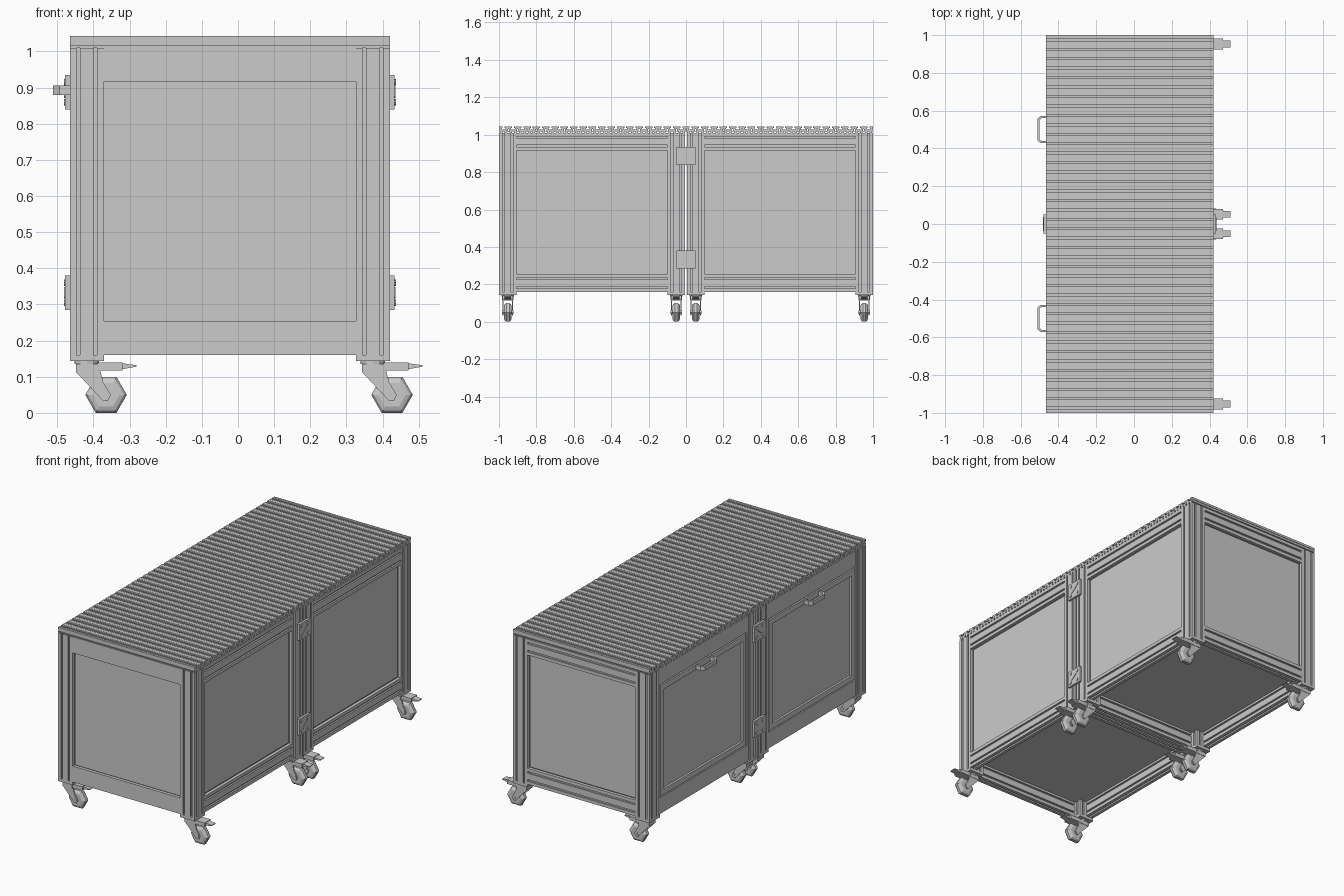
import bpy, bmesh
from math import cos, sin, pi

if "Cube" in bpy.data.objects:
    bpy.data.objects.remove(bpy.data.objects["Cube"])

X0, X1 = -0.465, 0.42          # body limits
P = 0.094                      # post width
T = 0.047                      # rail thickness
ZB, ZT = 0.16, 1.01            # frame bottom and top


def place(axis, a, b, c):
    """Section point (a, b) at distance c along the axis."""
    return {'x': (c, a, b), 'y': (a, c, b), 'z': (a, b, c)}[axis]


def loft(name, rings, axis):
    """Skin a list of (section points, position) rings and cap both ends."""
    bm = bmesh.new()
    loops = [[bm.verts.new(place(axis, a, b, c)) for a, b in pts] for pts, c in rings]
    for l0, l1 in zip(loops, loops[1:]):
        n = len(l0)
        for i in range(n):
            bm.faces.new((l0[i], l0[(i + 1) % n], l1[(i + 1) % n], l1[i]))
    bm.faces.new(loops[0])
    bm.faces.new(loops[-1])
    bmesh.ops.recalc_face_normals(bm, faces=bm.faces)
    me = bpy.data.meshes.new(name)
    bm.to_mesh(me)
    bm.free()
    ob = bpy.data.objects.new(name, me)
    bpy.context.collection.objects.link(ob)
    return ob


def prism(name, pts, axis, lo, hi):
    return loft(name, [(pts, lo), (pts, hi)], axis)


def box(name, x0, x1, y0, y1, z0, z1):
    return prism(name, [(x0, y0), (x1, y0), (x1, y1), (x0, y1)], 'z', z0, z1)


def ngon(r, n, ca=0, cb=0):
    return [(ca + r * cos(2 * pi * i / n), cb + r * sin(2 * pi * i / n)) for i in range(n)]


def slotted(ca, cb, w, h, slots):
    """Rectangle section with T-slots; slot counts for bottom, right, top, left."""
    corners = [(-w/2, -h/2), (w/2, -h/2), (w/2, h/2), (-w/2, h/2)]
    dirs = [(1, 0), (0, 1), (-1, 0), (0, -1)]
    shape = [(-.005, 0), (-.005, .004), (-.008, .004), (-.008, .013),
             (.008, .013), (.008, .004), (.005, .004), (.005, 0)]
    pts = []
    for (px, py), (dx, dy), length, n in zip(corners, dirs, (w, h, w, h), slots):
        pts.append((ca + px, cb + py))
        for k in range(n):
            mid = length * (k + 0.5) / n
            for s, d in shape:
                pts.append((ca + px + dx * (mid + s) - dy * d,
                            cb + py + dy * (mid + s) + dx * d))
    return pts


def rails(name, axis, centre, lo, hi, slots):
    """Bottom and top rail of one wall."""
    for part, z in (("bottom", ZB + P / 2), ("top", ZT - P / 2)):
        prism(f"{name}_{part}_rail", slotted(centre, z, T, P, slots), axis, lo, hi)


def caster(cx, cy):
    prism("caster_plate", ngon(0.034, 12, cx, cy), 'z', 0.135, 0.146)
    # fork: crown block and two tapering cheeks
    box("fork_crown", cx - 0.03, cx + 0.033, cy - 0.03, cy + 0.03, 0.113, 0.135)
    side = [(-.03, .132), (-.03, .113), (.045, .033), (.058, .033),
            (.066, .05), (.045, .085), (.033, .132)]
    side = [(cx + a, b) for a, b in side]
    for s in (-1, 1):
        prism("caster_fork", side, 'y', cy + s * 0.022, cy + s * 0.028)
    wx, wz = cx + 0.053, 0.05
    prof = [(-.021, .038), (-.017, .05), (-.008, .0575), (.008, .0575), (.017, .05), (.021, .038)]
    loft("caster_wheel", [(ngon(r, 6, wx, wz), cy + d) for d, r in prof], 'y')
    prism("caster_axle", ngon(0.009, 8, wx, wz), 'y', cy - 0.03, cy + 0.03)
    box("brake_block", cx + 0.03, cx + 0.098, cy - 0.028, cy + 0.028, 0.117, 0.14)
    prism("brake_pedal", [(cx + .098, .121), (cx + .137, .128), (cx + .137, .132),
                          (cx + .098, .137)], 'y', cy - 0.018, cy + 0.018)


def cart(s):
    """One cabinet; s = 1 is the rear cart, s = -1 the front cart."""
    y_in, y_out = 0.005, 1.0
    lo, hi = y_in + P, y_out - P
    a, b = sorted((s * lo, s * hi))

    # corner posts, foot plates and casters
    for cx in (X0 + P / 2, X1 - P / 2):
        for cy in (s * (y_in + P / 2), s * (y_out - P / 2)):
            prism("corner_post", slotted(cx, cy, P, P, (2, 2, 2, 2)), 'z', ZB, ZT)
            box("post_foot", cx - P/2, cx + P/2, cy - P/2, cy + P/2, 0.143, ZB)
            caster(cx, cy)

    # rails: grooved at the right and rear, smooth at the left and front
    rails("right", 'y', X1 - T / 2, a, b, (1, 2, 1, 2))
    rails("left", 'y', X0 + T / 2 + 0.002, a, b, (1, 2, 1, 0))
    if s > 0:
        rails("rear", 'x', y_out - T / 2, X0 + P, X1 - P, (1, 2, 1, 2))
    else:
        rails("front", 'x', T / 2 + 0.002 - y_out, X0 + P, X1 - P, (1, 2, 1, 0))
    rails("inner", 'x', s * (y_in + T / 2), X0 + P, X1 - P, (1, 2, 1, 2))

    # infill panels and floor resting high in the bottom frame
    z0, z1 = ZB + P, ZT - P
    box("right_panel", X1 - 0.028, X1 - 0.022, a, b, z0, z1)
    for name, y in (("end_panel", y_out - 0.025), ("inner_panel", y_in + 0.025)):
        box(name, X0 + P, X1 - P, s * y - 0.003, s * y + 0.003, z0, z1)
    box("floor_panel", X0 + T, X1 - T, s * (y_in + T), s * (y_out - T), z0 - 0.006, z0)

    # framed door on the left side
    g, f = 0.007, 0.032
    c, d, e, h = a + g, b - g, z0 + g, z1 - g
    xa, xb = X0 + 0.001, X0 + 0.03
    for y in (c, d - f):
        box("door_stile", xa, xb, y, y + f, e, h)
    for z in (e, h - f):
        box("door_rail", xa, xb, c + f, d - f, z, z + f)
    box("door_panel", X0 + 0.013, X0 + 0.019, c + f, d - f, e + f, h - f)

    # bent handle
    m = s * 0.5
    outer = [(X0 + .002, -.072), (-.494, -.072), (-.512, -.056),
             (-.512, .056), (-.494, .072), (X0 + .002, .072)]
    inner = [(X0 + .002, .06), (-.49, .06), (-.501, .05),
             (-.501, -.05), (-.49, -.06), (X0 + .002, -.06)]
    prism("door_handle", [(x, m + y) for x, y in outer + inner], 'z', 0.88, 0.905)


for s in (-1, 1):
    cart(s)

# coupling plates with four screws and a diagonal bar
for side, x in ((1, X1), (-1, X0)):
    for z in (0.332, 0.887):
        face = x + side * 0.013
        prism("coupling_plate", [(-.05, z - .048), (.05, z - .048), (.05, z + .048),
                                 (-.05, z + .048)], 'x', x, face)
        for dy in (-0.028, 0.028):
            for dz in (-0.028, 0.028):
                prism("plate_screw", ngon(0.009, 8, dy, z + dz), 'x', face, face + side * 0.004)
        prism("plate_bar", [(-.022, z - .012), (-.018, z - .016), (.022, z + .012),
                            (.018, z + .016)], 'x', face, face + side * 0.003)

# table top: one T-slotted slat section repeated along y
zt, zb, w = 1.043, 1.01, 0.05
left = [(.02, zb + .006), (.02, zb), (.006, zb), (.006, zb + .006), (0, zb + .006),
        (0, zb + .009), (.003, zb + .009), (.003, zb + .02), (0, zb + .02), (0, zt),
        (.01, zt), (.01, zt - .003), (.012, zt - .003), (.012, zt),
        (.02, zt), (.02, zt - .006), (.015, zt - .006), (.015, zt - .016)]
right = [(w - a, b) for a, b in reversed(left)]
slat = prism("top_slats", [(a - 1, b) for a, b in left + right], 'x', X0, X1)
arr = slat.modifiers.new("repeat", 'ARRAY')
arr.count = 40
arr.use_relative_offset = False
arr.use_constant_offset = True
arr.constant_offset_displace = (0, w, 0)
